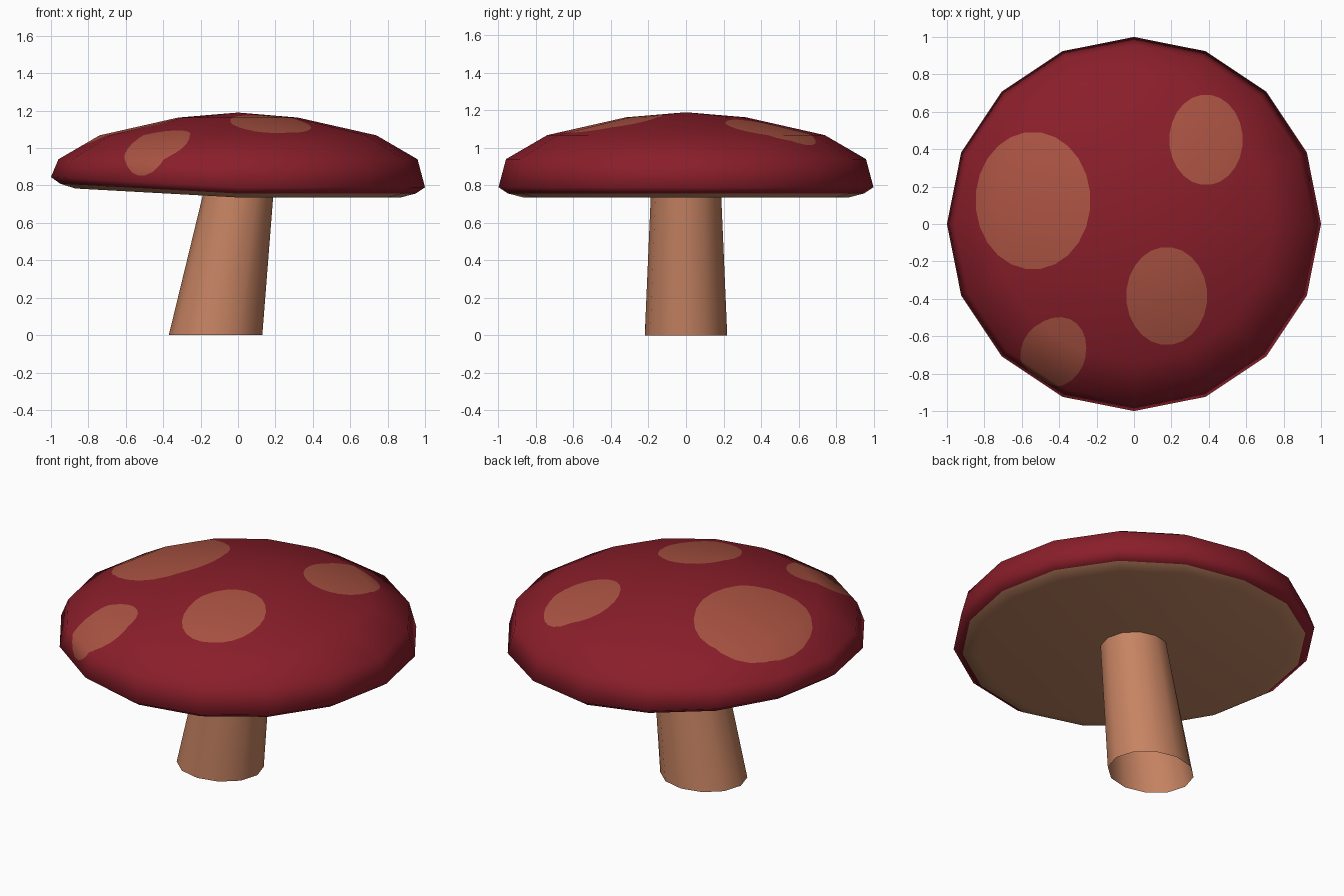
import bpy, bmesh, math
from mathutils import Vector

if "Cube" in bpy.data.objects:
    bpy.data.objects.remove(bpy.data.objects["Cube"])


def material(name, rgb):
    """Flat colour given as 0-255 sRGB, stored linear."""
    m = bpy.data.materials.new(name)
    lin = [((c / 255 + 0.055) / 1.055) ** 2.4 for c in rgb]
    m.diffuse_color = (*lin, 1.0)
    m.use_nodes = True
    m.node_tree.nodes["Principled BSDF"].inputs["Base Color"].default_value = m.diffuse_color
    return m


RED = material("cap red", (138, 30, 42))
SPOT = material("spot tan", (170, 83, 66))
GILL = material("gill brown", (196, 136, 100))
STEM = material("stem tan", (198, 131, 98))


def add_object(name, bm, mats):
    mesh = bpy.data.meshes.new(name)
    bm.to_mesh(mesh)
    bm.free()
    for m in mats:
        mesh.materials.append(m)
    for p in mesh.polygons:
        p.use_smooth = True
    obj = bpy.data.objects.new(name, mesh)
    bpy.context.collection.objects.link(obj)
    return obj


# Cap: lathed profile (radius, height) with 16 sides, underside lifted on the left
SIDES = 16
PROFILE = [(0.32, 1.163), (0.74, 1.068), (0.96, 0.94),
           (1.0, 0.79), (0.95, 0.757), (0.87, 0.736)]
bm = bmesh.new()
rings = []
for r, z in PROFILE:
    ring = []
    for i in range(SIDES):
        a = math.tau * i / SIDES
        x, y = r * math.cos(a), r * math.sin(a)
        lift = 0.055 * max(0.0, -x) if z < 0.9 else 0.0
        ring.append(bm.verts.new((x, y, z + lift)))
    rings.append(ring)
apex = bm.verts.new((0, 0, 1.19))
hub = bm.verts.new((0, 0, 0.745))
for i in range(SIDES):
    j = (i + 1) % SIDES
    bm.faces.new((apex, rings[0][i], rings[0][j]))
    for k in range(len(rings) - 1):
        f = bm.faces.new((rings[k][i], rings[k + 1][i], rings[k + 1][j], rings[k][j]))
        f.material_index = 2 if k == 4 else 0
    bm.faces.new((hub, rings[-1][j], rings[-1][i])).material_index = 2
bmesh.ops.recalc_face_normals(bm, faces=bm.faces[:])
bm.normal_update()

# Keep the smooth normals so that cutting the spots leaves the shading unchanged
layer = bm.verts.layers.float_vector.new("smooth_normal")
for v in bm.verts:
    v[layer] = v.normal

# Spots: ellipses (centre, half axis u, half axis w) cut into the top faces
X, Y = Vector((1, 0, 0)), Vector((0, 1, 0))
SIDEWAYS = Vector((0.85, -0.53, 0)).normalized()
DOWNHILL = Vector((-0.45, -0.72, -0.53)).normalized()   # along the sloping rim
SPOTS = [((-0.54, 0.125, 0), X * 0.305, Y * 0.365),
         ((0.385, 0.45, 0), X * 0.195, Y * 0.24),
         ((0.175, -0.385, 0), X * 0.215, Y * 0.26),
         ((-0.425, -0.68, 0.99), SIDEWAYS * 0.17, DOWNHILL * 0.215)]
CUTS = 24
for centre, u, w in SPOTS:
    inside = [f for f in bm.faces if f.material_index != 2
              and f.calc_center_median().z > 0.82]
    for i in range(CUTS):
        c, s = math.cos(math.tau * i / CUTS), math.sin(math.tau * i / CUTS)
        co = Vector(centre) + u * c + w * s
        no = (u * (c / u.length_squared) + w * (s / w.length_squared)).normalized()
        edges = {e for f in inside for e in f.edges}
        verts = {v for f in inside for v in f.verts}
        res = bmesh.ops.bisect_plane(bm, geom=[*verts, *edges, *inside],
                                     dist=1e-5, plane_co=co, plane_no=no)
        faces = {g for g in res["geom"] if isinstance(g, bmesh.types.BMFace)}
        faces |= {f for f in inside if f.is_valid}
        inside = [f for f in faces if (f.calc_center_median() - co).dot(no) < 0]
    for f in inside:
        f.material_index = 1

normals = [Vector(v[layer]).normalized() for v in bm.verts]
bm.verts.layers.float_vector.remove(layer)
cap = add_object("mushroom_cap", bm, [RED, SPOT, GILL])
cap.data.normals_split_custom_set_from_vertices(normals)

# Stem: leaning tapered tube, open at the base
bm = bmesh.new()
N = 12
low, high = [], []
for i in range(N):
    c, s = math.cos(math.tau * i / N), math.sin(math.tau * i / N)
    low.append(bm.verts.new((-0.12 + 0.25 * c, 0.22 * s, 0)))
    high.append(bm.verts.new((0.003 + 0.187 * c, 0.187 * s, 0.765)))
for i in range(N):
    j = (i + 1) % N
    bm.faces.new((low[i], low[j], high[j], high[i]))
add_object("mushroom_stem", bm, [STEM])
